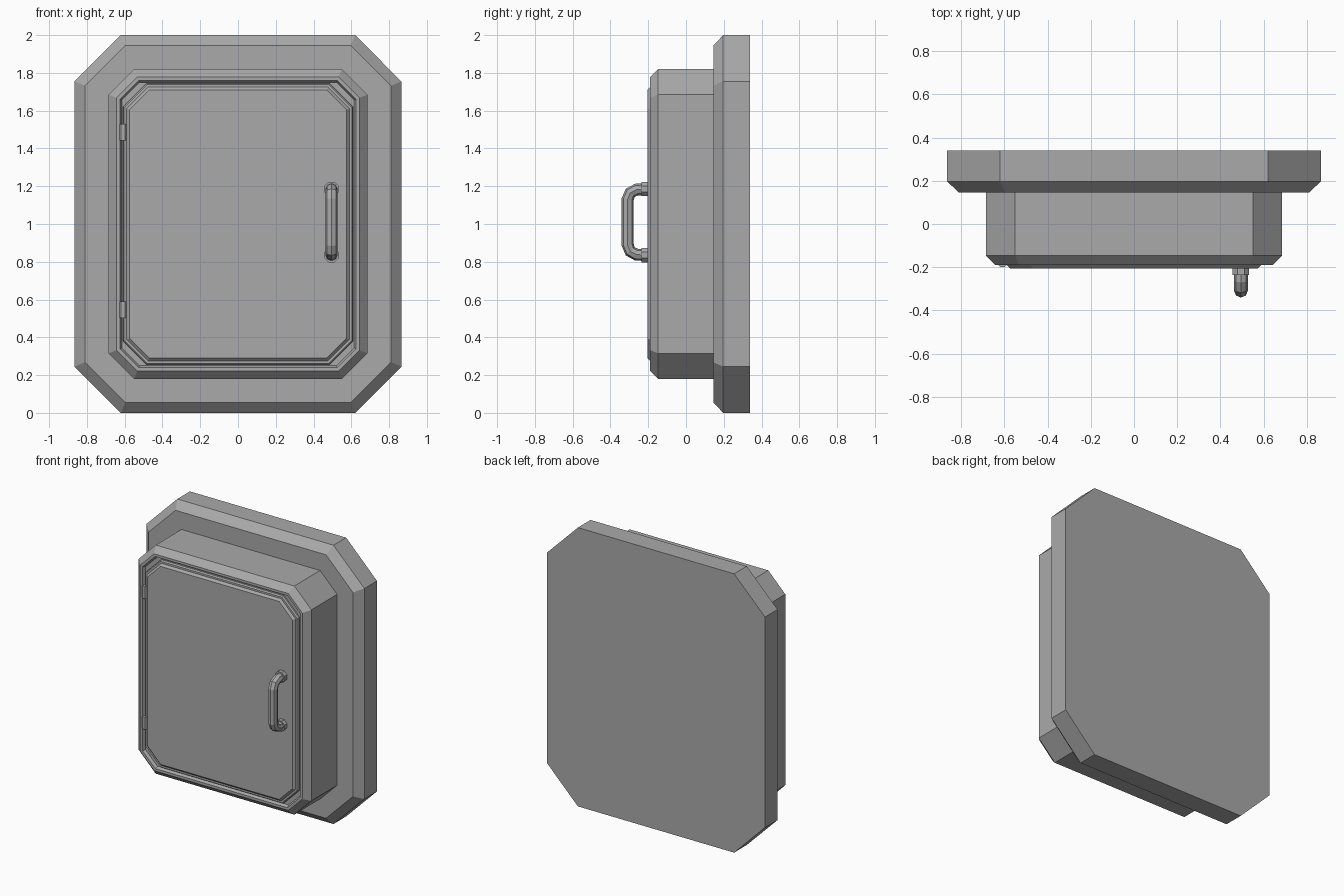
import bpy, bmesh, math
from mathutils import Matrix, Vector

default_cube = bpy.data.objects.get("Cube")
if default_cube:
    bpy.data.objects.remove(default_cube, do_unlink=True)

grey = bpy.data.materials.new("grey metal")
grey.use_nodes = True
colour = (0.4, 0.4, 0.4, 1)
grey.diffuse_color = colour
grey.node_tree.nodes["Principled BSDF"].inputs["Base Color"].default_value = colour

MID_Z = 1.0


def add_object(name, bm):
    bmesh.ops.recalc_face_normals(bm, faces=bm.faces)
    mesh = bpy.data.meshes.new(name)
    bm.to_mesh(mesh)
    bm.free()
    mesh.materials.append(grey)
    obj = bpy.data.objects.new(name, mesh)
    bpy.context.collection.objects.link(obj)
    return obj


def octagon(w, h, cut):
    """Corner-cut rectangle, counter-clockwise, given half sizes."""
    quarter = [(w, h - cut), (w - cut, h)]
    pts = quarter + [(-x, z) for x, z in reversed(quarter)]
    return pts + [(-x, -z) for x, z in pts]


def loft(name, w, h, cut, sections):
    """Stack octagons along y; each section is (inset, y)."""
    bm = bmesh.new()
    rings = []
    for inset, y in sections:
        pts = octagon(w - inset, h - inset, cut - inset * (2 - math.sqrt(2)))
        rings.append([bm.verts.new((x, y, MID_Z + z)) for x, z in pts])
    for a, b in zip(rings, rings[1:]):
        for i in range(8):
            j = (i + 1) % 8
            bm.faces.new((a[i], a[j], b[j], b[i]))
    bm.faces.new(rings[0])
    bm.faces.new(rings[-1])
    return add_object(name, bm)


def cylinder(name, centre, radius, depth, sides, turn):
    bm = bmesh.new()
    bmesh.ops.create_cone(bm, cap_ends=True, segments=sides, radius1=radius,
                          radius2=radius, depth=depth,
                          matrix=Matrix.Translation(Vector(centre)) @ turn)
    return add_object(name, bm)


# Wall plate, box with a grooved rim, and raised door
loft("back_plate", 0.865, 1.0, 0.245, [(0, 0.34), (0, 0.197), (0.055, 0.145)])
loft("box_body", 0.685, 0.82, 0.135,
     [(0, 0.15), (0, -0.147), (0.042, -0.19), (0.06, -0.19), (0.07, -0.17)])
loft("door", 0.61, 0.745, 0.125,
     [(0, -0.16), (0, -0.18), (0.007, -0.19), (0.02, -0.19), (0.035, -0.205)])

# Hinges on the door's right edge
for label, z in (("upper", 1.485), ("lower", 0.547)):
    cylinder(label + "_hinge", (-0.609, -0.177, z), 0.025, 0.088, 8,
             Matrix.Rotation(math.pi / 8, 4, "Z"))

# Bent tube handle, mirrored about its middle
HANDLE_X, HANDLE_Z = 0.495, 1.01
half = [(-0.19, 0.175), (-0.262, 0.172), (-0.295, 0.155), (-0.309, 0.12)]
path = half + [(y, -z) for y, z in reversed(half)]
curve = bpy.data.curves.new("handle_path", "CURVE")
curve.dimensions = "3D"
curve.bevel_depth = 0.032
curve.bevel_resolution = 2
curve.use_fill_caps = True
spline = curve.splines.new("POLY")
spline.points.add(len(path) - 1)
for point, (y, z) in zip(spline.points, path):
    point.co = (HANDLE_X, y, HANDLE_Z + z, 1)
spline.use_smooth = False
helper = bpy.data.objects.new("handle_path", curve)
bpy.context.collection.objects.link(helper)
bpy.context.view_layer.update()
tube = bpy.data.meshes.new_from_object(
    helper.evaluated_get(bpy.context.evaluated_depsgraph_get()))
bpy.data.objects.remove(helper, do_unlink=True)
bm = bmesh.new()
bm.from_mesh(tube)
bpy.data.meshes.remove(tube)
add_object("handle", bm)

# Collars where the handle meets the door
for label, side in (("upper", 1), ("lower", -1)):
    cylinder(label + "_handle_collar", (HANDLE_X, -0.213, HANDLE_Z + side * 0.175),
             0.041, 0.045, 8,
             Matrix.Rotation(math.pi / 2, 4, "X") @ Matrix.Rotation(math.pi / 8, 4, "Z"))
